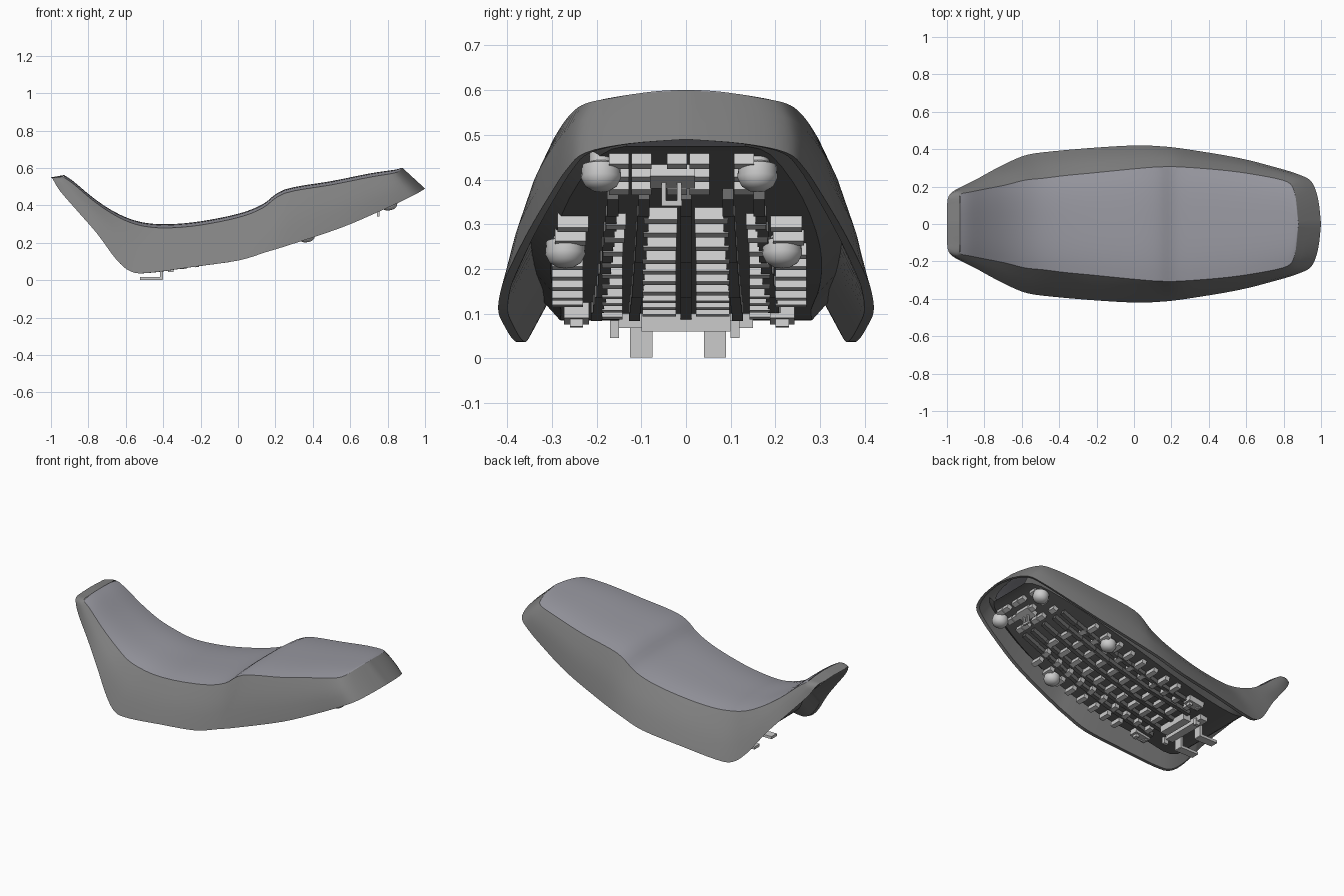
import bpy, bmesh, math
from mathutils import Vector, Matrix

if "Cube" in bpy.data.objects:
    bpy.data.objects.remove(bpy.data.objects["Cube"])


def material(name, c):
    m = bpy.data.materials.new(name)
    m.diffuse_color = (*c, 1)
    m.use_nodes = True
    m.node_tree.nodes["Principled BSDF"].inputs["Base Color"].default_value = m.diffuse_color
    return m


COVER = material("cover_grey", (0.32, 0.32, 0.36))
SIDE = material("side_grey", (0.22, 0.22, 0.22))
BASE = material("base_grey", (0.13, 0.13, 0.13))


def finish(bm, name, mat=None, angle=35, fix=True):
    if fix:
        bmesh.ops.recalc_face_normals(bm, faces=bm.faces)
    me = bpy.data.meshes.new(name)
    bm.to_mesh(me)
    bm.free()
    ob = bpy.data.objects.new(name, me)
    bpy.context.collection.objects.link(ob)
    if mat:
        me.materials.append(mat)
    bpy.ops.object.select_all(action='DESELECT')
    ob.select_set(True)
    bpy.context.view_layer.objects.active = ob
    bpy.ops.object.shade_smooth_by_angle(angle=math.radians(angle))
    return ob


def loft(rows, name, mat, closed=False, angle=35):
    bm = bmesh.new()
    vs = [[bm.verts.new(p) for p in r] for r in rows]
    n = len(rows[0])
    for a, b in zip(vs, vs[1:]):
        for i in range(n if closed else n - 1):
            j = (i + 1) % n
            bm.faces.new((a[i], a[j], b[j], b[i]))
    bmesh.ops.remove_doubles(bm, verts=bm.verts, dist=1e-5)
    return finish(bm, name, mat, angle)


def spline(pts, sub):
    p = [Vector(q) for q in pts]
    out = []
    for i in range(len(p) - 1):
        a, b, c, d = p[max(i - 1, 0)], p[i], p[i + 1], p[min(i + 2, len(p) - 1)]
        for k in range(sub):
            t = k / sub
            out.append(b + t * (c - a) * 0.5 + t * t * (a - 2.5 * b + 2 * c - 0.5 * d)
                       + t ** 3 * (1.5 * (b - c) + 0.5 * (d - a)))
    return out + [p[-1]]


# seam line and lower hem of the side cover, nose centre to tail centre
seam = [(-.93, 0, .562), (-.93, .09, .558), (-.93, .155, .55), (-.88, .17, .515),
        (-.78, .19, .43), (-.68, .21, .36), (-.58, .235, .31), (-.48, .245, .285),
        (-.36, .26, .28), (-.2, .275, .295), (0, .295, .335), (.13, .305, .385),
        (.25, .305, .465), (.5, .285, .51), (.7, .255, .55), (.82, .225, .57),
        (.855, .18, .58), (.87, .1, .592), (.88, 0, .6)]
hem = [(-1, 0, .55), (-1, .09, .547), (-.99, .15, .54), (-.95, .185, .475),
       (-.85, .235, .36), (-.75, .29, .245), (-.65, .34, .11), (-.57, .37, .045),
       (-.47, .385, .04), (-.25, .405, .07), (0, .42, .105), (.15, .415, .15),
       (.28, .40, .19), (.55, .355, .28), (.75, .305, .365), (.88, .265, .425),
       (.95, .225, .46), (.985, .13, .48), (1, 0, .49)]
SUB = 4
S, B = spline(seam, SUB), spline(hem, SUB)


def ring(half):
    return half + [Vector((p.x, -p.y, p.z)) for p in half[-2:0:-1]]


def inward(p, drop):
    return Vector((p.x * .985, p.y * .95, p.z - drop))


# side cover: outer wall, hem and inner wall
mids = []
for t in (.3, .65):
    mids.append([s.lerp(b, t) + Vector((0, .012 * min(1, s.y / .2), 0)) for s, b in zip(S, B)])
loft([ring(r) for r in (S, *mids, B, [inward(p, 0) for p in B], [inward(p, .02) for p in S])],
     "side_cover", SIDE, True)

# crowned seat top
rows = []
for s in S[2 * SUB:]:
    rows.append([(s.x, s.y * u / 6, s.z + .02 * min(1, s.y / .25) * (1 - abs(u / 6) ** 3))
                 for u in range(-6, 7)])
loft(rows, "seat_top", COVER)

# base pan, recessed under the cover: x, z, half width
pan = [(-.96, .54, .09), (-.8, .375, .15), (-.68, .27, .17), (-.6, .15, .24),
       (-.5, .085, .28), (-.3, .11, .28), (0, .165, .3), (.3, .25, .3),
       (.6, .36, .26), (.83, .455, .19), (.9, .475, .13)]
rows = []
for x, z, w in spline(pan, 3):
    f = min(1, (x + 1) * 3)
    e = w + .045 * f
    rows.append([(x, -e, z + .05 * f), (x, -w, z), (x, -w / 2, z), (x, 0, z),
                 (x, w / 2, z), (x, w, z), (x, e, z + .05 * f)])
loft(rows, "base_pan", BASE)


def pan_at(x):
    for a, b in zip(pan, pan[1:]):
        if a[0] <= x <= b[0]:
            t = (x - a[0]) / (b[0] - a[0])
            return a[1] + t * (b[1] - a[1]), math.atan2(b[1] - a[1], b[0] - a[0])


def add_box(bm, centre, size, tilt=0):
    m = Matrix.Translation(centre) @ Matrix.Rotation(-tilt, 4, 'Y') @ Matrix.Diagonal((*size, 1))
    bmesh.ops.create_cube(bm, size=1, matrix=m)


def on_pan(bm, x, y, size):
    z, tilt = pan_at(x)
    add_box(bm, (x, y, z - size[2] / 2 + .008), size, tilt)


# cross ribs in columns
bm = bmesh.new()
for y, w, x0, n in ((-.265, .07, -.1, 8), (-.165, .045, -.25, 10), (-.06, .075, -.3, 11),
                    (.06, .075, -.3, 11), (.165, .045, -.25, 10), (.235, .07, -.1, 8)):
    for i in range(n):
        on_pan(bm, x0 + i * .083, y * (1 - .25 * max(0, x0 + i * .083 - .3)), (.028, w, .038))
for y in (-.15, -.1, -.02, .03, .13):
    for x in (.69, .76, .83):
        on_pan(bm, x, y, (.03, .045, .035))
finish(bm, "pan_ribs")

# long ridges between the rib columns
bm = bmesh.new()
for y in (-.2, -.115, 0, .115, .2):
    for i in range(10):
        on_pan(bm, -.25 + i * .095, y * (1 - .02 * i), (.1, .025, .035))
finish(bm, "pan_ridges", BASE)

# rubber bumpers: lathed domes
prof = [(.026, .02), (.026, -.005), (.043, -.012), (.045, -.04), (.036, -.058), (.02, -.068), (0, -.07)]
for k, (x, y) in enumerate(((.8, .16), (.8, -.19), (.36, .215), (.36, -.27))):
    z, tilt = pan_at(x)
    o = ob = loft([[(r * math.cos(a * math.tau / 20), r * math.sin(a * math.tau / 20), h)
                    for a in range(20)] for r, h in prof], f"bumper_{k + 1}", None, True)
    o.location = (x, y, z)
    o.rotation_euler = (0, -tilt * .6, 0)

# front mounting bar and hooks
bm = bmesh.new()
add_box(bm, (-.38, 0, .085), (.05, .3, .035))
add_box(bm, (-.3, 0, .08), (.05, .2, .04))
for y in (-.1, .065):
    add_box(bm, (-.465, y, .01), (.12, .05, .016))
    add_box(bm, (-.41, y, .04), (.016, .05, .07))
for y in (-.16, .11):
    add_box(bm, (-.36, y, .065), (.03, .02, .04))
finish(bm, "front_hooks")

# side clips
bm = bmesh.new()
for y in (-.245, .215):
    add_box(bm, (-.25, y, .1), (.1, .055, .035), .15)
    for x in (-.28, -.22):
        add_box(bm, (x, y, .085), (.02, .03, .03), .15)
finish(bm, "side_clips")

# rear latch bracket and loop
bm = bmesh.new()
add_box(bm, (.75, -.03, .41), (.07, .1, .035), .4)
for y in (-.05, -.015):
    add_box(bm, (.75, y, .375), (.012, .01, .06))
add_box(bm, (.75, -.032, .347), (.012, .045, .012))
finish(bm, "rear_latch")
